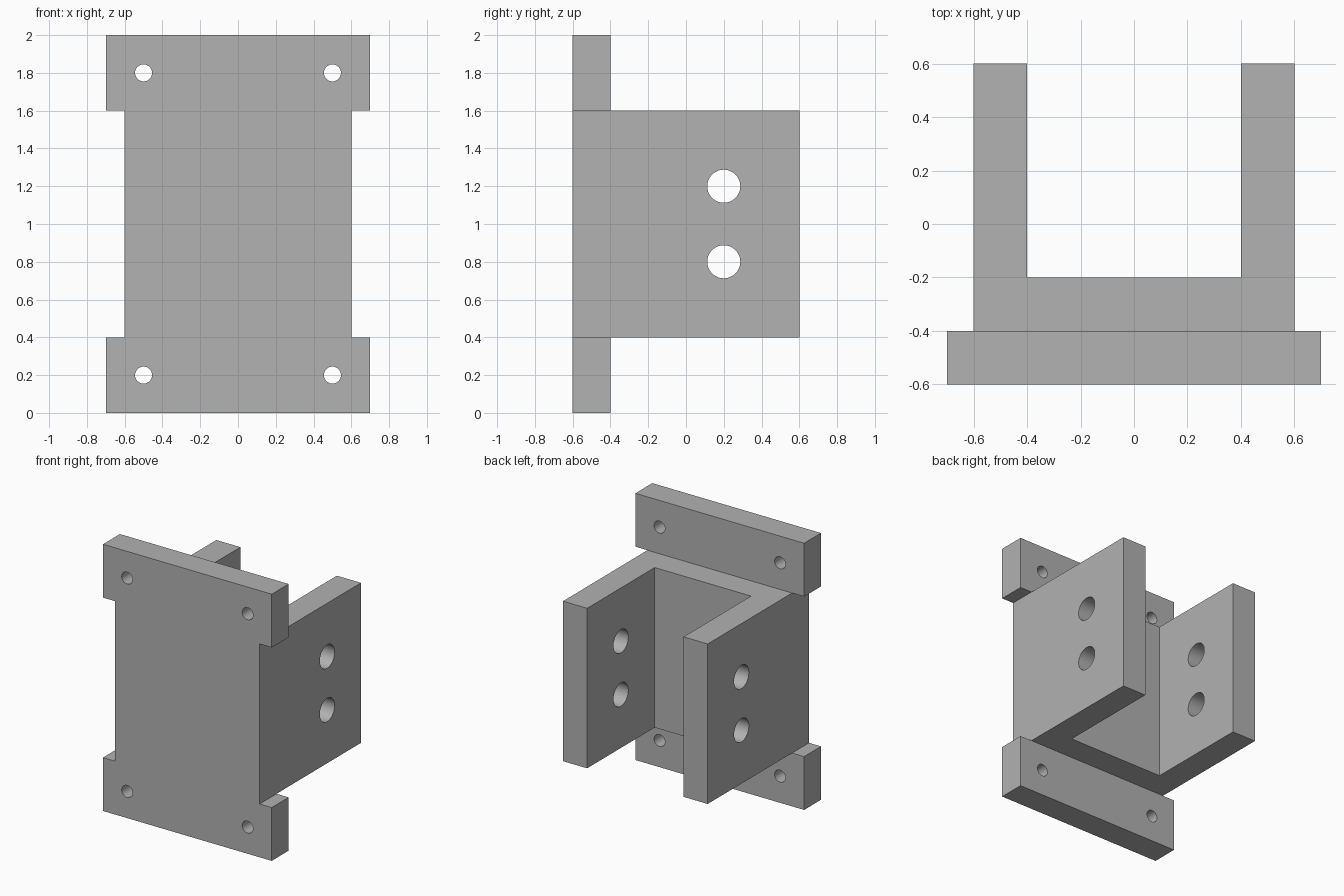
import bpy
import bmesh
from mathutils import Matrix, Vector
from math import radians

if "Cube" in bpy.data.objects:
    bpy.data.objects.remove(bpy.data.objects["Cube"])

grey = bpy.data.materials.new("plain grey")
grey.use_nodes = True
grey.diffuse_color = (0.445, 0.445, 0.445, 1)
grey.node_tree.nodes["Principled BSDF"].inputs["Base Color"].default_value = grey.diffuse_color


def finish(name, bm):
    bmesh.ops.recalc_face_normals(bm, faces=bm.faces[:])
    mesh = bpy.data.meshes.new(name)
    bm.to_mesh(mesh)
    bm.free()
    mesh.materials.append(grey)
    obj = bpy.data.objects.new(name, mesh)
    bpy.context.collection.objects.link(obj)
    return obj


def extrude(name, points, direction):
    """Solid from a closed outline pushed along a direction."""
    bm = bmesh.new()
    face = bm.faces.new([bm.verts.new(p) for p in points])
    result = bmesh.ops.extrude_face_region(bm, geom=[face], use_keep_orig=True)
    moved = [g for g in result["geom"] if isinstance(g, bmesh.types.BMVert)]
    bmesh.ops.translate(bm, verts=moved, vec=Vector(direction))
    return finish(name, bm)


def drill(name, centres, radius, depth, axis):
    """Cutter made of parallel cylinders."""
    bm = bmesh.new()
    turn = Matrix.Rotation(radians(90), 4, axis)
    for c in centres:
        bmesh.ops.create_cone(bm, cap_ends=True, segments=48, radius1=radius,
                              radius2=radius, depth=depth,
                              matrix=Matrix.Translation(c) @ turn)
    obj = finish(name, bm)
    obj.hide_render = True
    return obj


def combine(target, other, operation):
    bpy.context.view_layer.objects.active = target
    mod = target.modifiers.new(operation.title(), "BOOLEAN")
    mod.operation = operation
    mod.solver = "EXACT"
    mod.object = other
    bpy.ops.object.modifier_apply(modifier=mod.name)
    bpy.data.objects.remove(other)


# Mounting plate: tall panel with wider ears at both ends
half = [(0.7, 0), (0.7, 0.4), (0.6, 0.4), (0.6, 1.6), (0.7, 1.6), (0.7, 2)]
outline = half + [(-x, z) for x, z in reversed(half)]
bracket = extrude("mounting_bracket", [(x, -0.6, z) for x, z in outline], (0, 0.2, 0))

# U channel behind the plate
half = [(0.6, -0.4), (0.6, 0.6), (0.4, 0.6), (0.4, -0.2)]
outline = half + [(-x, y) for x, y in reversed(half)]
channel = extrude("channel", [(x, y, 0.4) for x, y in outline], (0, 0, 1.2))
combine(bracket, channel, "UNION")

# Screw holes in the ears and bolt holes through the side walls
screws = drill("screw_holes", [(x, -0.5, z) for x in (-0.5, 0.5) for z in (0.2, 1.8)],
               0.045, 0.4, "X")
combine(bracket, screws, "DIFFERENCE")
bolts = drill("bolt_holes", [(0, 0.2, z) for z in (0.8, 1.2)], 0.0875, 1.6, "Y")
combine(bracket, bolts, "DIFFERENCE")

# Smooth hole walls, sharp edges elsewhere
bpy.ops.object.select_all(action="DESELECT")
bracket.select_set(True)
bpy.context.view_layer.objects.active = bracket
bpy.ops.object.shade_smooth_by_angle(angle=radians(30))
